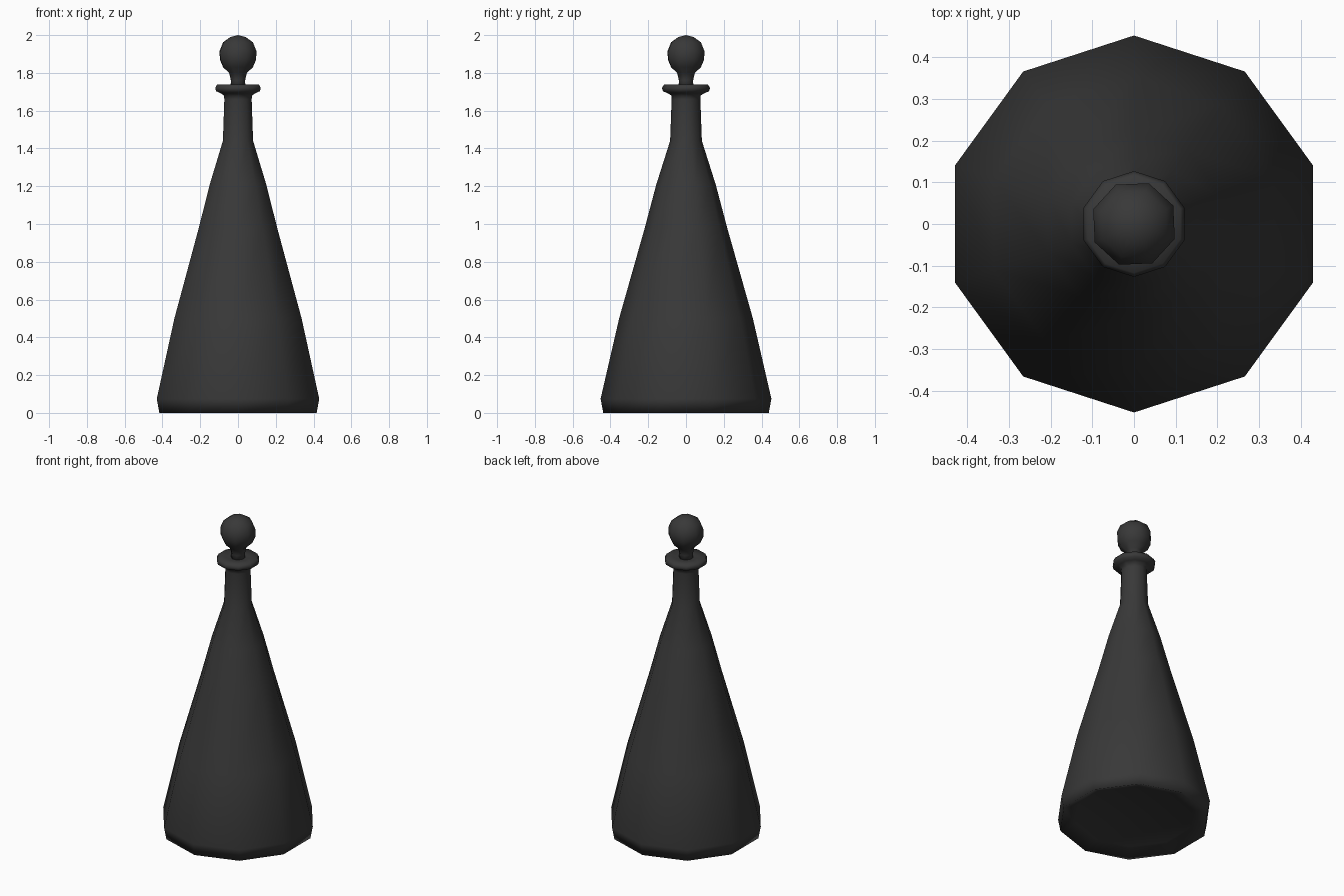
import bpy, bmesh, math

if "Cube" in bpy.data.objects:
    bpy.data.objects.remove(bpy.data.objects["Cube"])

# dark glass-like grey shared by both parts
dark = bpy.data.materials.new("dark_grey")
dark.diffuse_color = (0.04, 0.04, 0.04, 1)
dark.use_nodes = True
dark.node_tree.nodes["Principled BSDF"].inputs["Base Color"].default_value = dark.diffuse_color


def lathe(name, profile, sides, start):
    """Revolve (radius, z) points around z; zero radius makes a pole."""
    bm = bmesh.new()
    rings = []
    for r, z in profile:
        if r == 0:
            rings.append([bm.verts.new((0, 0, z))] * sides)
        else:
            angles = [start + math.tau * i / sides for i in range(sides)]
            rings.append([bm.verts.new((r * math.cos(a), r * math.sin(a), z)) for a in angles])
    for low, high in zip(rings, rings[1:]):
        for i in range(sides):
            j = (i + 1) % sides
            corners = dict.fromkeys((low[i], low[j], high[j], high[i]))
            bm.faces.new(list(corners))
    bmesh.ops.recalc_face_normals(bm, faces=bm.faces)
    for f in bm.faces:
        f.smooth = True
    mesh = bpy.data.meshes.new(name)
    bm.to_mesh(mesh)
    bm.free()
    mesh.materials.append(dark)
    obj = bpy.data.objects.new(name, mesh)
    bpy.context.collection.objects.link(obj)
    return obj


# ten-sided conical bottle: recessed base, narrow neck and flared lip
lathe("bottle", [
    (0, 0.045), (0.35, 0.035), (0.438, 0), (0.452, 0.075), (0.354, 0.5), (0.218, 0.98),
    (0.157, 1.21), (0.084, 1.44), (0.076, 1.66), (0.078, 1.68), (0.098, 1.693),
    (0.122, 1.703), (0.127, 1.72), (0.117, 1.738), (0.06, 1.733), (0, 1.733),
], 10, math.radians(90))

# eight-sided ball stopper on a short flared stem
lathe("stopper", [
    (0, 1.72), (0.042, 1.72), (0.04, 1.76), (0.05, 1.80), (0.084, 1.83),
    (0.102, 1.87), (0.104, 1.915), (0.084, 1.962), (0.043, 1.99), (0, 2.0),
], 8, math.radians(25))
